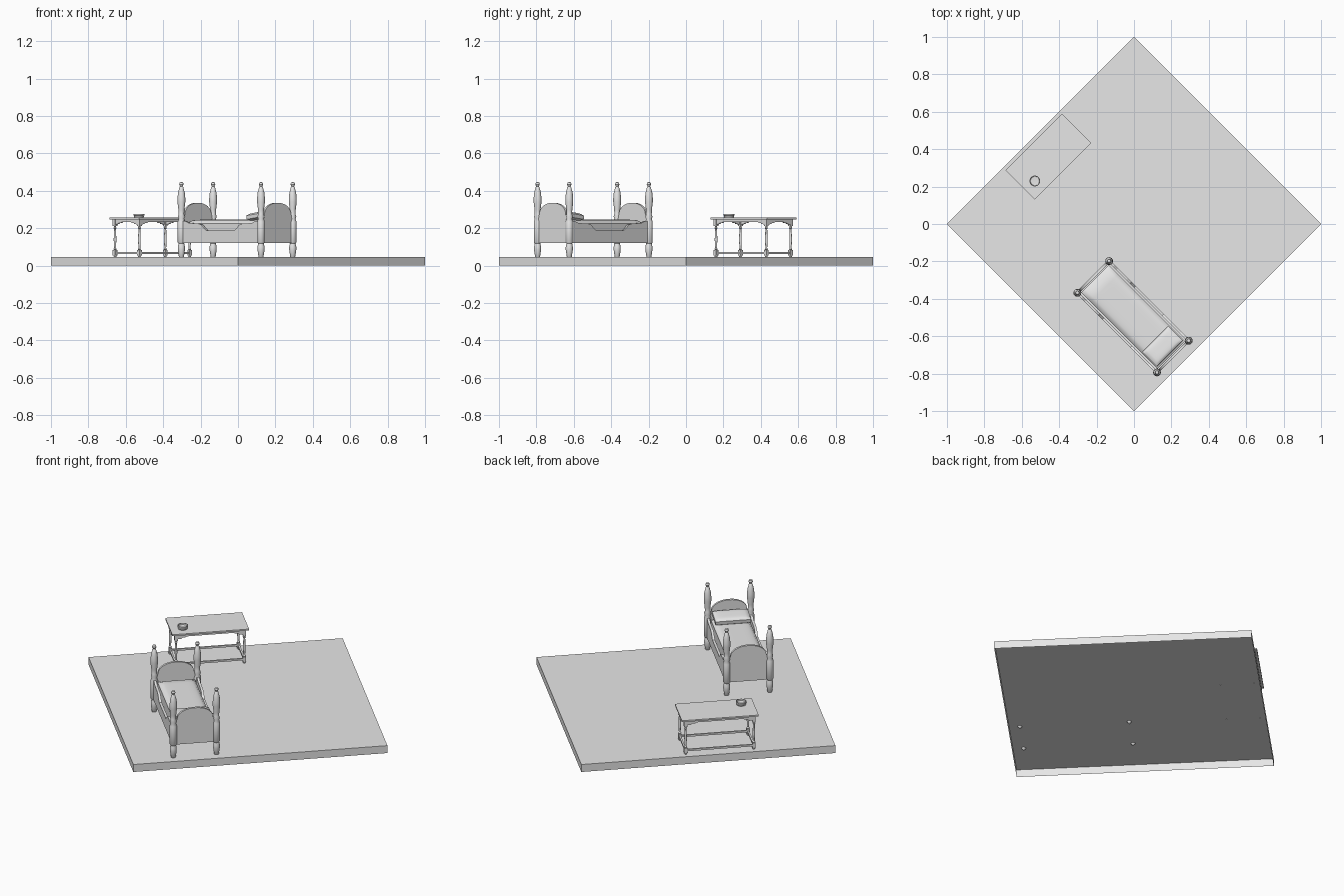
import bpy, bmesh, math
from mathutils import Matrix

cube = bpy.data.objects.get("Cube")
if cube:
    bpy.data.objects.remove(cube, do_unlink=True)

grey = bpy.data.materials.new("plain_grey")
grey.use_nodes = True
GREY = (0.8, 0.8, 0.8, 1)
grey.diffuse_color = GREY
grey.node_tree.nodes["Principled BSDF"].inputs["Base Color"].default_value = GREY


def frame(x, y, degrees):
    return Matrix.Translation((x, y, 0)) @ Matrix.Rotation(math.radians(degrees), 4, 'Z')


FLOOR = frame(0, 0, 45)
BED = frame(-0.005, -0.496, -45)
TABLE = frame(-0.458, 0.36, 45)


def finish(name, bm, place, smooth=False):
    mesh = bpy.data.meshes.new(name)
    bm.to_mesh(mesh)
    bm.free()
    mesh.materials.append(grey)
    ob = bpy.data.objects.new(name, mesh)
    bpy.context.collection.objects.link(ob)
    ob.matrix_world = place
    if smooth:
        bpy.ops.object.select_all(action='DESELECT')
        ob.select_set(True)
        bpy.context.view_layer.objects.active = ob
        bpy.ops.object.shade_smooth_by_angle(angle=math.radians(40))


def box(name, place, center, size, open_below=False):
    bm = bmesh.new()
    bmesh.ops.create_cube(bm, size=1)
    bmesh.ops.scale(bm, vec=size, verts=bm.verts)
    bmesh.ops.translate(bm, vec=center, verts=bm.verts)
    if open_below:
        under = [f for f in bm.faces if f.normal.z < -0.5]
        bmesh.ops.delete(bm, geom=under, context='FACES')
    finish(name, bm, place)


def cushion(name, place, half, edge, powers):
    """Padded block: full thickness in the middle, a share of it at the rim."""
    bm = bmesh.new()
    bmesh.ops.create_cube(bm, size=2)
    bmesh.ops.subdivide_edges(bm, edges=bm.edges[:], cuts=15, use_grid_fill=True)
    for vert in bm.verts:
        a, b, c = vert.co
        dome = math.sqrt(max(0, (1 - abs(a) ** powers[0]) * (1 - abs(b) ** powers[1])))
        puff = edge + (1 - edge) * dome
        vert.co = (a * half[0], b * half[1], c * half[2] * puff)
    finish(name, bm, place, True)


def lathe(name, place, profile, at, sides=16):
    """Turn (radius, height) pairs around a vertical axis."""
    bm = bmesh.new()
    verts = [bm.verts.new((r, 0, z)) for r, z in profile]
    edges = [bm.edges.new(p) for p in zip(verts, verts[1:])]
    bmesh.ops.spin(bm, geom=verts + edges, cent=(0, 0, 0), axis=(0, 0, 1),
                   angle=math.tau, steps=sides, use_merge=True)
    bmesh.ops.remove_doubles(bm, verts=bm.verts, dist=0.00005)
    bmesh.ops.translate(bm, vec=at, verts=bm.verts)
    bmesh.ops.recalc_face_normals(bm, faces=bm.faces)
    finish(name, bm, place, True)


def board(name, place, half, base, offset, thick, along='X'):
    """Upright panel: mirrored edge closed by a straight base, then extruded."""
    outline = half + [(-a, z) for a, z in reversed(half)]
    outline += [(-half[0][0], base), (half[0][0], base)]
    bm = bmesh.new()
    if along == 'X':
        pts = [(a, offset - thick / 2, z) for a, z in outline]
        push = (0, thick, 0)
    else:
        pts = [(offset - thick / 2, a, z) for a, z in outline]
        push = (thick, 0, 0)
    face = bm.faces.new([bm.verts.new(p) for p in pts])
    ext = bmesh.ops.extrude_face_region(bm, geom=[face], use_keep_orig=True)
    bmesh.ops.translate(bm, vec=push,
                        verts=[v for v in ext["geom"] if isinstance(v, bmesh.types.BMVert)])
    bmesh.ops.recalc_face_normals(bm, faces=bm.faces)
    finish(name, bm, place)


def corners(u, v):
    for su, end in ((1, "head"), (-1, "foot")):
        for sv, side in ((1, "a"), (-1, "b")):
            yield end + "_" + side, su * u, sv * v


# Floor platform, a shell open underneath
SIDE = math.sqrt(2)
box("floor", FLOOR, (0, 0, 0.0225), (SIDE, SIDE, 0.045), open_below=True)

# Bed posts, turned with a ball finial, tips reaching through the floor
post = [(0, 0.028), (0.013, 0.045), (0.019, 0.085), (0.019, 0.1),
        (0.015, 0.118), (0.02, 0.125), (0.02, 0.235), (0.015, 0.25), (0.019, 0.262),
        (0.015, 0.275), (0.016, 0.3), (0.021, 0.34), (0.021, 0.36), (0.018, 0.39),
        (0.01, 0.42), (0.007, 0.424), (0.012, 0.434), (0.009, 0.444), (0, 0.448)]
for label, u, v in corners(0.301, 0.12):
    lathe("bed_post_" + label, BED, post, (u, v, 0))

# Arched boards at head and foot
arch = [(0.118, 0.255), (0.108, 0.266)]
arch += [(0.1 * math.cos(t * math.pi / 20), 0.271 + 0.065 * math.sin(t * math.pi / 20) ** 0.9)
         for t in range(10)]
for name, u in (("headboard", 0.301), ("footboard", -0.301)):
    board(name, BED, arch, 0.122, u, 0.014, 'Y')

# Side rails with a dipped middle
rail = [(0.3, 0.24), (0.265, 0.238), (0.24, 0.228), (0.165, 0.224), (0.14, 0.217),
        (0.128, 0.204), (0.106, 0.188)]
for name, v in (("side_rail_a", 0.12), ("side_rail_b", -0.12)):
    board(name, BED, rail, 0.122, v, 0.014)

# Base panel, domed mattress and plump pillow tilted up to the headboard
box("bed_base", BED, (0, 0, 0.134), (0.59, 0.228, 0.02))
cushion("mattress", BED @ Matrix.Translation((0, 0, 0.195)),
        (0.288, 0.104, 0.051), 0.6, (16, 5))
tilt = Matrix.Translation((0.224, 0, 0.264)) @ Matrix.Rotation(-0.12, 4, 'Y')
cushion("pillow", BED @ tilt, (0.055, 0.099, 0.022), 0.45, (4, 6))

# Table top
box("table_top", TABLE, (0, 0, 0.2515), (0.427, 0.222, 0.009))

# Table legs: foot, square blocks and a turned shaft
foot = [(0, 0.044), (0.006, 0.044), (0.008, 0.05), (0.005, 0.057), (0, 0.057)]
shaft = [(0.005, 0.082), (0.009, 0.088), (0.005, 0.094), (0.006, 0.11), (0.0075, 0.14),
         (0.0055, 0.185), (0.005, 0.196), (0.009, 0.201), (0.005, 0.207), (0.008, 0.214)]
for label, u, v in corners(0.19, 0.092):
    lathe("table_foot_" + label, TABLE, foot, (u, v, 0), 12)
    box("leg_block_" + label, TABLE, (u, v, 0.069), (0.018, 0.018, 0.028))
    lathe("leg_shaft_" + label, TABLE, shaft, (u, v, 0), 12)
    box("leg_top_" + label, TABLE, (u, v, 0.23), (0.018, 0.018, 0.036))


# Scalloped aprons and low stretchers
def scallop(half):
    return [(half, 0.22), (half - 0.025, 0.222), (half - 0.032, 0.229),
            (half - 0.046, 0.228), (half - 0.056, 0.234)]


for s, side in ((1, "a"), (-1, "b")):
    board("long_apron_" + side, TABLE, scallop(0.185), 0.248, s * 0.094, 0.01)
    board("short_apron_" + side, TABLE, scallop(0.087), 0.248, s * 0.192, 0.01, 'Y')
    box("long_stretcher_" + side, TABLE, (0, s * 0.092, 0.068), (0.37, 0.01, 0.011))
    box("short_stretcher_" + side, TABLE, (s * 0.19, 0, 0.068), (0.01, 0.175, 0.011))

# Small dish on the table
dish = [(0, 0.256), (0.025, 0.256), (0.027, 0.264), (0.025, 0.266), (0.029, 0.269),
        (0.029, 0.277), (0.025, 0.277), (0.024, 0.268), (0, 0.266)]
lathe("dish", TABLE, dish, (-0.143, -0.041, 0), 24)
